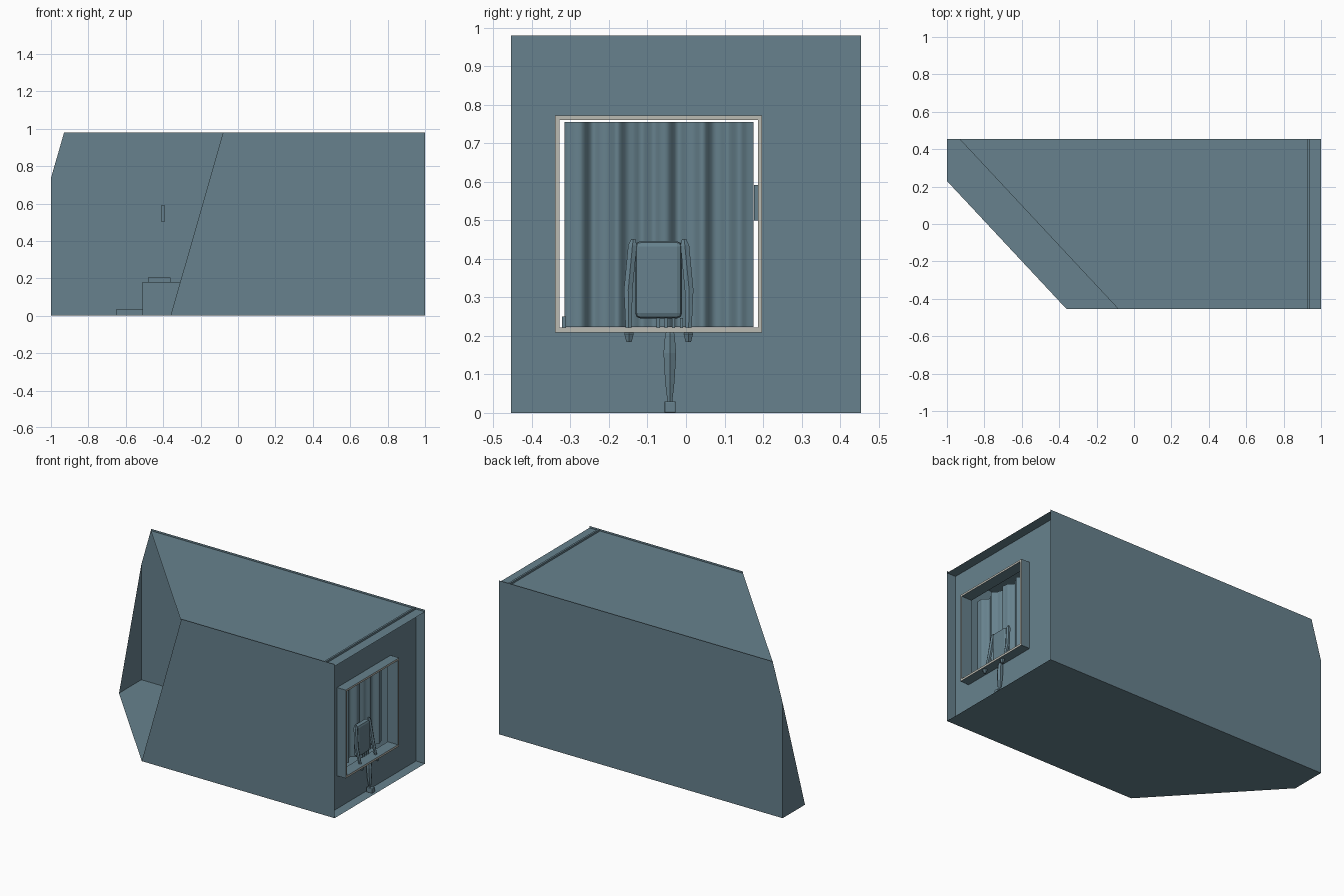
import bpy, bmesh, math
from mathutils import Vector

if "Cube" in bpy.data.objects:
    bpy.data.objects.remove(bpy.data.objects["Cube"])


def mat(name, c):
    m = bpy.data.materials.new(name)
    m.diffuse_color = (*c, 1)
    m.use_nodes = True
    m.node_tree.nodes["Principled BSDF"].inputs["Base Color"].default_value = m.diffuse_color
    return m


BLUE = mat("slate_blue", (0.135, 0.222, 0.268))
GREY = mat("pale_grey", (0.50, 0.50, 0.45))
CUT_POINT = Vector((-0.93, 0.455, 0.98))
CUT_NORMAL = Vector((-0.892, -0.833, 0.255))


def finish(name, bm, mats=(BLUE,), smooth=False):
    me = bpy.data.meshes.new(name)
    bm.to_mesh(me)
    bm.free()
    for m in mats:
        me.materials.append(m)
    for p in me.polygons:
        p.use_smooth = smooth
    ob = bpy.data.objects.new(name, me)
    bpy.context.collection.objects.link(ob)
    return ob


def sheet(name, pts, cut=True):
    """Flat wall, trimmed by the slanted section plane."""
    bm = bmesh.new()
    bm.faces.new([bm.verts.new(p) for p in pts])
    if cut:
        bmesh.ops.bisect_plane(bm, geom=bm.verts[:] + bm.edges[:] + bm.faces[:],
                               plane_co=CUT_POINT, plane_no=CUT_NORMAL, clear_outer=True)
    return finish(name, bm)


def box(name, lo, hi, bevel=0.0, material=BLUE):
    bm = bmesh.new()
    bmesh.ops.create_cube(bm, size=1)
    for v in bm.verts:
        v.co = [l + (c + 0.5) * (h - l) for l, h, c in zip(lo, hi, v.co)]
    if bevel:
        bmesh.ops.bevel(bm, geom=bm.edges[:], offset=bevel, segments=2, profile=0.5, affect='EDGES')
    return finish(name, bm, (material,))


def limb(name, path, sides=6):
    """Tapered tube through (x, y, z, radius) points."""
    bm = bmesh.new()
    rings = []
    for x, y, z, r in path:
        rings.append([bm.verts.new((x + r * math.cos(a), y + r * math.sin(a), z))
                      for a in [2 * math.pi * i / sides for i in range(sides)]])
    for a, b in zip(rings, rings[1:]):
        for i in range(sides):
            j = (i + 1) % sides
            bm.faces.new((a[i], a[j], b[j], b[i]))
    bm.faces.new(rings[0])
    bm.faces.new(rings[-1])
    bmesh.ops.recalc_face_normals(bm, faces=bm.faces[:])
    return finish(name, bm)


# Room shell: thin sheets, open at the slanted section and the far end
X, Y, H, R = 1.0, 0.455, 0.98, 0.968
sheet("floor", [(-X, Y, 0), (X, Y, 0), (X, -Y, 0), (-X, -Y, 0)])
sheet("roof", [(-X, -Y, R), (X, -Y, R), (X, Y, R), (-X, Y, R)])
sheet("front_wall", [(-X, -Y, 0), (X, -Y, 0), (X, -Y, H), (-X, -Y, H)])
sheet("back_wall", [(X, Y, 0), (-X, Y, 0), (-X, Y, H), (X, Y, H)])
sheet("left_wall", [(-X, Y, 0), (-X, -Y, 0), (-X, -Y, H), (-X, Y, H)])


# Rectangular ring used for the window wall and the window frame
def ring(name, x0, x1, outer, inner, mats):
    bm = bmesh.new()

    def loop(r, x):
        y0, y1, z0, z1 = r
        return [bm.verts.new((x, y, z)) for y, z in ((y0, z0), (y1, z0), (y1, z1), (y0, z1))]
    oa, ob, ia, ib = loop(outer, x0), loop(outer, x1), loop(inner, x0), loop(inner, x1)
    for i in range(4):
        j = (i + 1) % 4
        for q in ((oa[i], oa[j], ob[j], ob[i]), (ia[j], ia[i], ib[i], ib[j]),
                  (ob[i], ob[j], ib[j], ib[i]), (oa[j], oa[i], ia[i], ia[j])):
            bm.faces.new(q)
    bmesh.ops.recalc_face_normals(bm, faces=bm.faces[:])
    if len(mats) > 1:
        for f in bm.faces:
            f.material_index = 1 if f.normal.x > 0.9 else 0
    return finish(name, bm, mats)


HOLE = (-0.328, 0.187, 0.222, 0.76)
ring("window_wall", 0.925, 0.937, (-Y, Y, 0, H), HOLE, (BLUE,))
ring("window_frame", 0.937, 0.998, (-0.34, 0.198, 0.209, 0.772), HOLE, (BLUE, GREY))

# Pleated curtain behind the opening
bm = bmesh.new()
N, prev = 72, None
for i in range(N + 1):
    t = i / N
    y = -0.316 + 0.491 * t
    x = 0.885 + 0.016 * math.sin(t * 2 * math.pi * 4.5) + 0.005 * math.sin(t * 2 * math.pi * 11 + 1)
    pair = [bm.verts.new((x, y, z)) for z in (0.223, 0.755)]
    if prev:
        bm.faces.new((prev[0], pair[0], pair[1], prev[1]))
    prev = pair
finish("curtain", bm, smooth=True)
box("curtain_tie", (0.9, -0.322, 0.215), (0.915, -0.312, 0.25))

# Seat by the window: padded back, slim arms, pedestal leg and foot
box("seat_back", (0.905, -0.132, 0.245), (0.94, -0.01, 0.446), 0.014)
for side, s in (("left", -1), ("right", 1)):
    c = -0.071
    limb(side + "_arm", [(0.925, c + s * 0.066, 0.452, 0.006), (0.927, c + s * 0.068, 0.435, 0.013),
                         (0.94, c + s * 0.079, 0.32, 0.013), (0.965, c + s * 0.078, 0.22, 0.009)])
    limb(side + "_arm_end", [(0.965, c + s * 0.078, 0.22, 0.009), (0.978, c + s * 0.077, 0.205, 0.014),
                             (0.978, c + s * 0.077, 0.184, 0.008)])
for i in range(4):
    y = -0.072 + 0.02 * i
    box("support_%d" % (i + 1), (0.915, y - 0.004, 0.222), (0.93, y + 0.004, 0.247))
limb("pedestal_leg", [(0.96, -0.042, 0.028, 0.007), (0.957, -0.042, 0.08, 0.014),
                      (0.955, -0.042, 0.155, 0.019), (0.952, -0.042, 0.205, 0.014),
                      (0.95, -0.042, 0.22, 0.004)])
box("pedestal_foot", (0.943, -0.056, 0), (0.985, -0.027, 0.03), 0.003)

# Furniture along the back wall
box("bed", (-0.51, 0.12, 0), (0.31, 0.45, 0.18))
box("pillow", (-0.48, 0.16, 0.18), (-0.36, 0.41, 0.205))
box("bed_step", (-0.65, 0.2, 0), (-0.51, 0.45, 0.035))
box("wall_panel", (-0.408, 0.176, 0.5), (-0.392, 0.45, 0.592))
